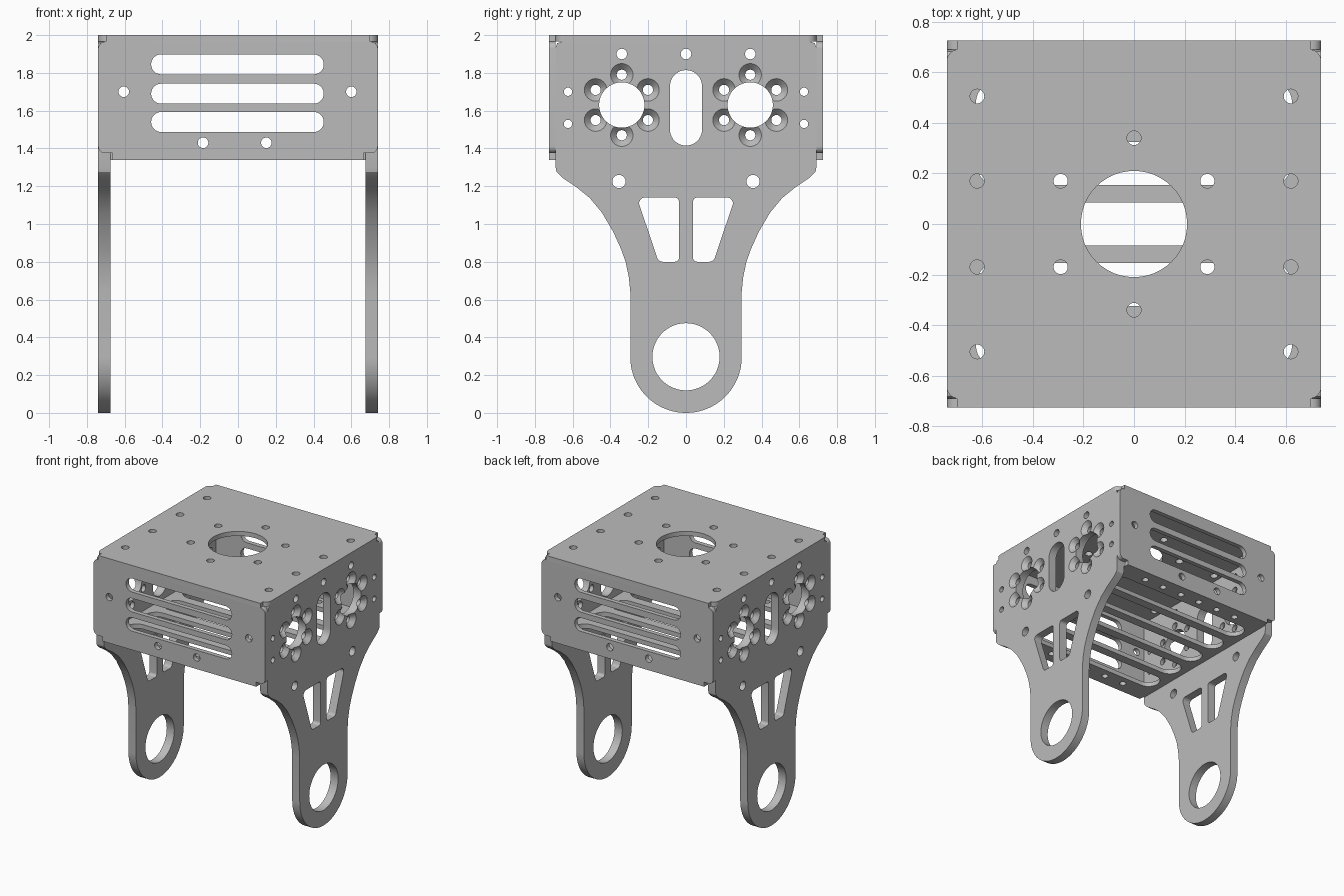
import bpy, bmesh
from math import sin, cos, pi, tan
from mathutils import Matrix, Vector

cube = bpy.data.objects.get("Cube")
if cube:
    bpy.data.objects.remove(cube)

metal = bpy.data.materials.new("grey metal")
metal.use_nodes = True
metal.diffuse_color = (0.5, 0.5, 0.5, 1)
metal.node_tree.nodes["Principled BSDF"].inputs["Base Color"].default_value = (0.5, 0.5, 0.5, 1)

TOP, T = 2.0, 0.035          # top height, sheet thickness
SIDE, SIDE_T = 0.74, 0.065   # outer x of the side plates, their thickness
FRONT = 0.725                # outer y of the sheet box


# ---- 2D outline helpers ----
def circle(x, y, r, n=32):
    return [(x + r * cos(2 * pi * i / n), y + r * sin(2 * pi * i / n)) for i in range(n)]


def rounded(corners, n=6):
    """Polygon from (x, y, radius) corners, each filleted by its radius."""
    out = []
    for i, (x, y, r) in enumerate(corners):
        p = Vector((x, y))
        if r == 0:
            out.append((x, y))
            continue
        a = (Vector(corners[i - 1][:2]) - p).normalized()
        b = (Vector(corners[(i + 1) % len(corners)][:2]) - p).normalized()
        half = a.angle(b) / 2
        reach = r / tan(half)
        centre = p + (a + b).normalized() * (r / sin(half))
        s, e = p + a * reach - centre, p + b * reach - centre
        for k in range(n + 1):
            d = s.lerp(e, k / n).normalized() * r
            out.append(tuple(centre + d))
    return out


def box(x0, x1, y0, y1, r):
    return rounded([(x0, y0, r), (x1, y0, r), (x1, y1, r), (x0, y1, r)])


def slot(x, y, half_x, half_y, n=14):
    """Round-ended slot along its longer direction."""
    r = min(half_x, half_y)
    dx, dy = half_x - r, half_y - r
    start = -pi / 2 if half_x > half_y else 0
    pts = []
    for side in (1, -1):
        base = start + (0 if side == 1 else pi)
        pts += [(x + side * dx + r * cos(base + pi * k / n),
                 y + side * dy + r * sin(base + pi * k / n)) for k in range(n + 1)]
    return pts


def plate(name, outline, holes, thickness, frame):
    """Extrude an outline with holes, then place it with a frame matrix."""
    curve = bpy.data.curves.new(name, "CURVE")
    curve.dimensions = "2D"
    curve.fill_mode = "BOTH"
    curve.extrude = thickness / 2
    for loop in [outline] + holes:
        spline = curve.splines.new("POLY")
        spline.points.add(len(loop) - 1)
        for point, (x, y) in zip(spline.points, loop):
            point.co = (x, y, 0, 1)
        spline.use_cyclic_u = True
    temp = bpy.data.objects.new(name + "_outline", curve)
    bpy.context.collection.objects.link(temp)
    bpy.context.view_layer.update()
    mesh = bpy.data.meshes.new_from_object(temp.evaluated_get(bpy.context.evaluated_depsgraph_get()))
    bpy.data.objects.remove(temp)
    bm = bmesh.new()
    bm.from_mesh(mesh)
    bmesh.ops.remove_doubles(bm, verts=bm.verts, dist=0.0002)
    bmesh.ops.transform(bm, matrix=frame, verts=bm.verts)
    bmesh.ops.recalc_face_normals(bm, faces=bm.faces)
    bm.to_mesh(mesh)
    bm.free()
    mesh.materials.clear()
    mesh.materials.append(metal)
    obj = bpy.data.objects.new(name, mesh)
    bpy.context.collection.objects.link(obj)
    return obj


def activate(obj):
    bpy.ops.object.select_all(action="DESELECT")
    obj.select_set(True)
    bpy.context.view_layer.objects.active = obj


def frame(u, v, w, origin):
    m = Matrix((u, v, w)).transposed().to_4x4()
    m.translation = origin
    return m


X, Y, Z = Vector((1, 0, 0)), Vector((0, 1, 0)), Vector((0, 0, 1))
parts = []

# ---- top plate: centre opening and screw holes ----
holes = [circle(0, 0, 0.21, 48)]
holes += [circle(0, s * 0.34, 0.028) for s in (1, -1)]
holes += [circle(sx * x, sy * y, 0.028) for x, y in ((0.29, 0.17), (0.62, 0.17), (0.62, 0.505))
          for sx in (1, -1) for sy in (1, -1)]
inner = FRONT - T
parts.append(plate("top_plate", box(-SIDE, SIDE, -inner, inner, 0.045), holes, T,
                   frame(X, Y, Z, Z * (TOP - T / 2))))

# ---- bottom plate: five long slots and two rows of holes ----
in_x = SIDE - SIDE_T
holes = [slot(0, 0.24 * i, 0.625, 0.085) for i in range(-2, 3)]
holes += [circle(0.17 * (i - 2.5), s * 0.635, 0.024) for i in range(6) for s in (1, -1)]
parts.append(plate("bottom_plate", box(-in_x, in_x, -inner, inner, 0.005), holes, T,
                   frame(X, Y, Z, Z * (1.34 + T / 2))))

# ---- front and back plates: vents, with narrower folds above and below ----
half = [(0.665, 1.34, 0), (0.665, 1.375, 0), (SIDE, 1.375, 0.036),
        (SIDE, TOP - T, 0.036), (0.70, TOP - T, 0), (0.70, TOP, 0)]
outline = rounded(half + [(-x, z, r) for x, z, r in reversed(half)])
holes = [slot(-0.003, z, 0.457, 0.053) for z in (1.845, 1.69, 1.54)]
holes += [circle(x, z, 0.028) for x, z in ((-0.605, 1.70), (0.60, 1.70), (-0.185, 1.43), (0.15, 1.43))]
for name, s in (("front_plate", -1), ("back_plate", 1)):
    parts.append(plate(name, outline, holes, T, frame(X, Z, Y, Y * s * (FRONT - T / 2))))

# ---- side plates with legs ----
arch = [(0.655, 1.245), (0.58, 1.195), (0.51, 1.138), (0.445, 1.06), (0.386, 0.96),
        (0.345, 0.87), (0.32, 0.80), (0.303, 0.72), (0.295, 0.64)]
shoulder = [(0.66, TOP - T), (0.682, 1.957), (0.69, 1.935), (0.69, 1.30), (0.685, 1.275)]
foot = [(0.295 * cos(a * pi / 40), 0.295 - 0.295 * sin(a * pi / 40)) for a in range(21)]
right_half = shoulder + arch + foot
outline = right_half + [(-y, z) for y, z in reversed(right_half[:-1])]

holes = [circle(0, 0.297, 0.178, 48), slot(0, 1.615, 0.085, 0.20), circle(0, 1.90, 0.028)]
screws = []
for s in (1, -1):
    holes.append(circle(s * 0.34, 1.63, 0.12, 40))
    for y, z, r in ((0.34, 1.90, 0.028), (0.625, 1.70, 0.022), (0.625, 1.53, 0.022), (0.355, 1.225, 0.035)):
        holes.append(circle(s * y, z, r))
    screws += [(s * 0.34 + 0.16 * cos(pi / 2 + k * pi / 3), 1.63 + 0.16 * sin(pi / 2 + k * pi / 3))
               for k in range(6)]
    holes.append(rounded([(s * 0.26, 1.14, 0.03), (s * 0.037, 1.14, 0.022),
                          (s * 0.037, 0.80, 0.022), (s * 0.145, 0.80, 0.03)]))
holes += [circle(y, z, 0.027, 24) for y, z in screws]

for name, s in (("left_side_leg", 1), ("right_side_leg", -1)):
    place = frame(Y, Z, X * s, X * s * (SIDE - SIDE_T / 2))
    leg = plate(name, outline, holes, SIDE_T, place)
    # countersinks on the outer face
    bm = bmesh.new()
    for y, z in screws:
        bmesh.ops.create_cone(bm, cap_ends=True, segments=24, radius1=0.022, radius2=0.069, depth=0.05,
                              matrix=place @ Matrix.Translation((y, z, SIDE_T / 2 - 0.015)))
    bmesh.ops.recalc_face_normals(bm, faces=bm.faces)
    mesh = bpy.data.meshes.new("countersinks")
    bm.to_mesh(mesh)
    bm.free()
    cutter = bpy.data.objects.new("countersinks", mesh)
    cutter.hide_render = True
    bpy.context.collection.objects.link(cutter)
    mod = leg.modifiers.new("countersinks", "BOOLEAN")
    mod.operation = "DIFFERENCE"
    mod.solver = "EXACT"
    mod.object = cutter
    activate(leg)
    bpy.ops.object.modifier_apply(modifier=mod.name)
    bpy.data.objects.remove(cutter)
    parts.append(leg)

# ---- smooth hole walls, crisp edges ----
for obj in parts:
    activate(obj)
    bpy.ops.object.shade_smooth_by_angle()
